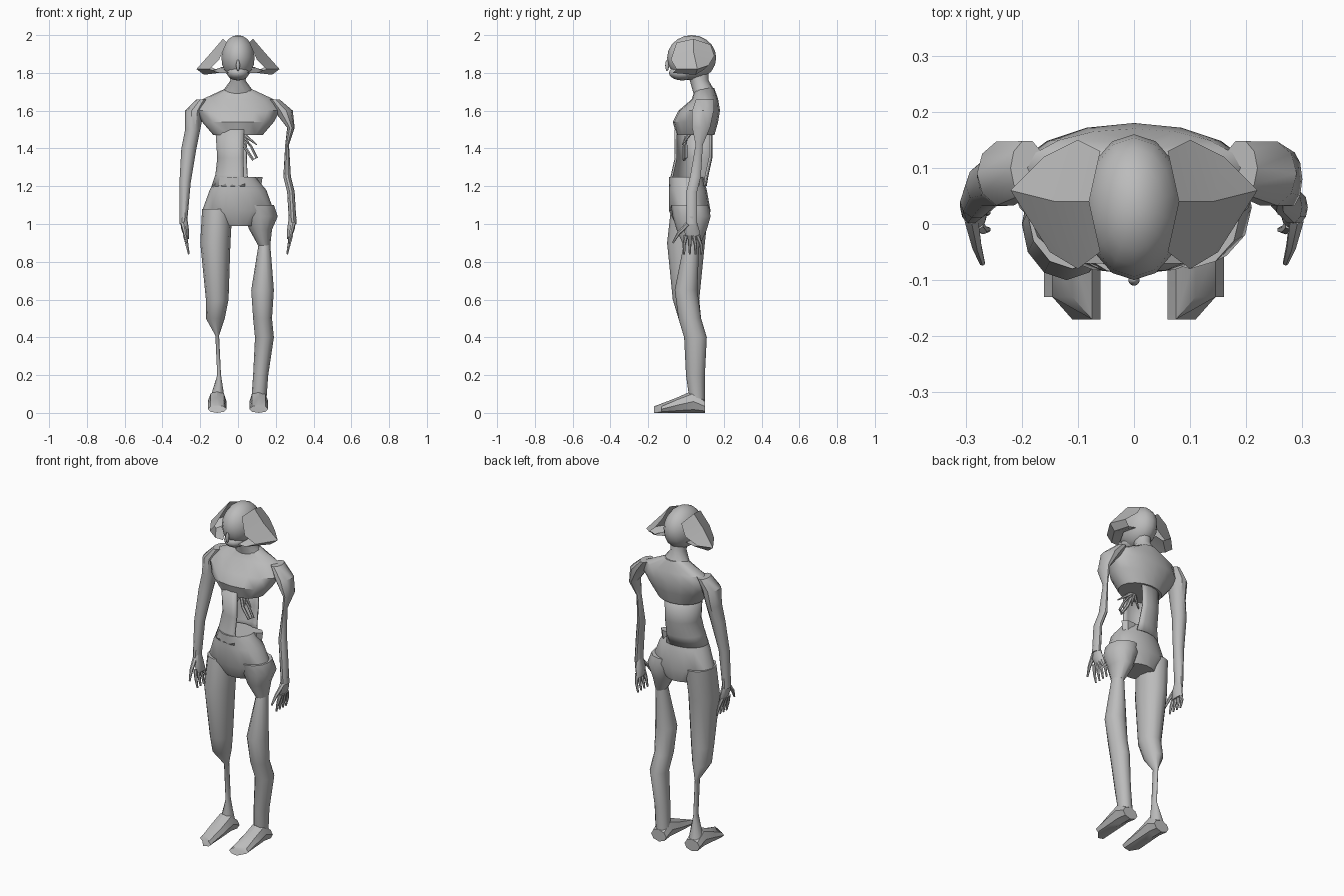
import bpy
import bmesh
import math
from mathutils import Vector

default_cube = bpy.data.objects.get("Cube")
if default_cube:
    bpy.data.objects.remove(default_cube, do_unlink=True)

grey = bpy.data.materials.new("plain_grey")
grey.use_nodes = True
grey.diffuse_color = (.5, .5, .5, 1)
shader = grey.node_tree.nodes["Principled BSDF"]
shader.inputs["Base Color"].default_value = grey.diffuse_color

SIDES = {"right": -1, "left": 1}


def finish(name, bm):
    """Turn a bmesh into a smooth, grey object with crisp sharp edges."""
    bmesh.ops.recalc_face_normals(bm, faces=bm.faces)
    mesh = bpy.data.meshes.new(name)
    bm.to_mesh(mesh)
    bm.free()
    mesh.materials.append(grey)
    part = bpy.data.objects.new(name, mesh)
    bpy.context.collection.objects.link(part)
    bpy.ops.object.select_all(action="DESELECT")
    part.select_set(True)
    bpy.context.view_layer.objects.active = part
    bpy.ops.object.shade_smooth_by_angle(angle=math.radians(40))
    return part


def skin(name, rows, closed=True):
    """Bridge rows of points; closed rows form a capped tube."""
    bm = bmesh.new()
    rows = [[bm.verts.new(point) for point in row] for row in rows]
    for low, high in zip(rows, rows[1:]):
        count = len(low)
        for i in range(count if closed else count - 1):
            j = (i + 1) % count
            bm.faces.new((low[i], low[j], high[j], high[i]))
    if closed:
        bm.faces.new(rows[0])
        bm.faces.new(rows[-1])
    return finish(name, bm)


def turn(start, end, count):
    """Evenly spaced directions around an arc, given in degrees."""
    for i in range(count):
        angle = math.radians(start + (end - start) * i / count)
        yield math.cos(angle), math.sin(angle)


def loft(name, rings, count=12, mirror=1):
    """Level rings given as x, y, z, half width, half depth."""
    return skin(name, [[(mirror * (x + width * c), y + depth * s, z)
                        for c, s in turn(0, 360, count)]
                       for x, y, z, width, depth in rings])


def strand(name, points, thick, thin, count=6):
    """Tapering tube that follows a path."""
    path = [Vector(point) for point in points]
    last = len(path) - 1
    rows = []
    for i, centre in enumerate(path):
        along = path[min(i + 1, last)] - path[max(i - 1, 0)]
        across = along.cross(Vector((1, .1, 0))).normalized()
        upward = along.normalized().cross(across)
        radius = thick + (thin - thick) * i / last
        rows.append([centre + radius * (across * c + upward * s)
                     for c, s in turn(0, 360, count)])
    return skin(name, rows)


def ball(name, centre, size):
    bm = bmesh.new()
    bmesh.ops.create_uvsphere(bm, u_segments=14, v_segments=10, radius=1)
    bmesh.ops.scale(bm, vec=size, verts=bm.verts)
    bmesh.ops.translate(bm, vec=centre, verts=bm.verts)
    return finish(name, bm)


# Head and neck
ball("skull", (0, .03, 1.88), (.09, .13, .12))
ball("jaw", (0, -.02, 1.8), (.06, .07, .04))
ball("nose", (0, -.1, 1.84), (.01, .01, .03))
loft("neck", [(0, .06, 1.82, .05, .06), (0, .07, 1.76, .04, .05), (0, .1, 1.69, .09, .06)])

# Torn flaps flaring from the sides of the head, folded under at the rim
for label, side in SIDES.items():
    flap = [[(.06, -.05, 1.96), (.08, .04, 1.98), (.06, .13, 1.95)],
            [(.1, -.08, 1.87), (.14, .04, 1.91), (.1, .15, 1.89)],
            [(.15, -.05, 1.82), (.22, .06, 1.82), (.16, .12, 1.84)],
            [(.1, -.07, 1.8), (.18, .05, 1.79), (.12, .1, 1.82)],
            [(.05, -.07, 1.8), (.09, .02, 1.83), (.07, .1, 1.83)]]
    skin(label + "_head_flap",
         [[(side * x, y, z) for x, y, z in row] for row in flap], closed=False)

# Chest
loft("chest", [(0, .1, 1.72, .06, .05), (0, .1, 1.66, .19, .07), (0, .07, 1.6, .22, .11),
               (0, .05, 1.54, .19, .12), (0, .05, 1.47, .13, .1)], 16)

# Torn waist, a thin shell open on the left side
levels = [(.04, 1.5, .12), (.04, 1.35, .11), (.02, 1.26, .12), (.01, 1.2, .14)]
waist = skin("torn_waist", [[(width * c, y + .1 * s, z) for c, s in turn(65, 300, 16)]
                            for y, z, width in levels], closed=False)
shell = waist.modifiers.new("thickness", "SOLIDIFY")
shell.thickness = .01

# Pelvis with a ragged left hip
loft("pelvis", [(-.01, 0, 1.25, .1, .09), (0, .01, 1.18, .15, .1), (0, .02, 1.07, .19, .11),
                (0, .03, .99, .1, .08)], 16)
loft("left_hip", [(.1, .02, 1.1, .09, .1), (.12, .03, 1.04, .09, .1), (.12, .03, .97, .06, .08),
                  (.14, .03, .88, .03, .04)])

# Legs, the right one worn to bone below the knee
loft("right_leg", [(-.11, .02, 1.08, .08, .1), (-.12, 0, .9, .08, .1), (-.11, 0, .6, .06, .07),
                   (-.12, .02, .5, .05, .06), (-.11, .05, .41, .01, .02),
                   (-.1, .05, .2, .01, .02), (-.11, .06, .07, .04, .04)])
loft("left_leg", [(.14, .03, .9, .03, .04), (.13, 0, .65, .06, .06), (.13, .02, .5, .05, .06),
                  (.14, .05, .4, .05, .06), (.12, .05, .2, .04, .05), (.11, .06, .06, .04, .04)])

# Wedge feet, low at the toes, with a slanted toe line
for label, side in SIDES.items():
    rows = []
    for y, height in ((.1, .07), (.04, .12), (-.05, .08), (-.13, .04)):
        slant = .04 if y < -.1 else 0
        rows.append([(side * (.11 + .05 * c), y - slant * (c < 0),
                      height / 2 * (1 + s)) for c, s in turn(0, 360, 8)])
    skin(label + "_foot", rows)

# Arms, the left one thin above the elbow
loft("right_arm", [(-.19, .1, 1.66, .03, .05), (-.23, .09, 1.6, .05, .06),
                   (-.24, .08, 1.5, .04, .05), (-.26, .07, 1.4, .04, .04),
                   (-.28, .04, 1.22, .03, .03), (-.29, .03, 1, .02, .03)], 10)
loft("left_arm", [(.19, .1, 1.66, .03, .05), (.24, .09, 1.6, .05, .06), (.28, .08, 1.51, .02, .05),
                  (.26, .07, 1.42, .01, .02), (.26, .05, 1.25, .02, .03),
                  (.28, .03, 1.17, .02, .03), (.29, .03, 1, .02, .03)], 10)

# Hands with fanned fingers
for label, side in SIDES.items():
    loft(label + "_palm", [(.29, .03, 1.04, .02, .02), (.28, .03, .97, .02, .04),
                           (.27, .04, .92, .01, .04)], 8, side)
    for finger in range(4):
        root = .02 * finger
        spread = .01 * (finger - 1)
        strand(f"{label}_finger_{finger + 1}",
               [(side * .28, root, .94), (side * .27, root + spread, .89),
                (side * .26, root + spread, .84)], .012, .005)
    strand(label + "_thumb", [(side * .29, .01, 1), (side * .28, -.04, .95),
                              (side * .27, -.07, .9)], .014, .005)

# Remains hanging inside the tear
strand("hanging_loop", [(.02, 0, 1.46), (.04, -.01, 1.4), (.08, -.01, 1.34),
                        (.1, 0, 1.35), (.07, 0, 1.41), (.03, 0, 1.46)], .01, .006)
for number, reach in enumerate((-.05, 0, .06, .1)):
    strand(f"torn_strand_{number + 1}", [(.02, .02, 1.48), (.01 + reach / 2, 0, 1.45),
                                         (reach, -.02, 1.42)], .012, .003)
loft("torn_lump", [(.08, .05, 1.25, .05, .03), (.08, .05, 1.18, .04, .02)], 6)
